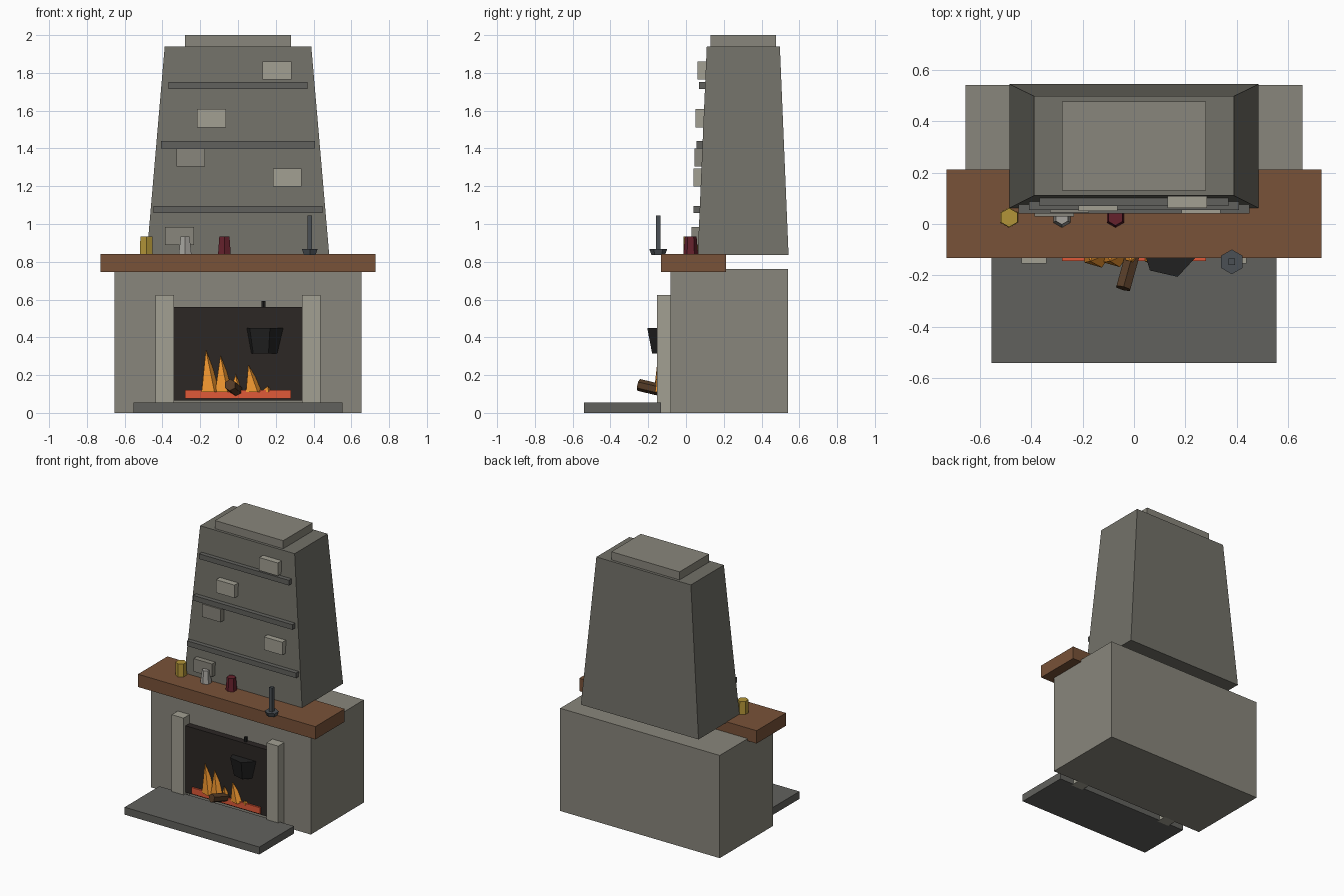
import bpy, bmesh, math
from mathutils import Vector, Matrix

if "Cube" in bpy.data.objects:
    bpy.data.objects.remove(bpy.data.objects["Cube"])


def mat(name, r, g, b):
    m = bpy.data.materials.new(name)
    m.diffuse_color = (r, g, b, 1)
    m.use_nodes = True
    m.node_tree.nodes["Principled BSDF"].inputs["Base Color"].default_value = m.diffuse_color
    return m


STONE = mat("stone", 0.25, 0.24, 0.2)
STACK = mat("stack_stone", 0.17, 0.165, 0.14)
LIGHT = mat("light_stone", 0.36, 0.35, 0.29)
DARK = mat("dark_stone", 0.12, 0.12, 0.11)
SOOT = mat("soot", 0.025, 0.02, 0.018)
WOOD = mat("wood", 0.19, 0.085, 0.04)
LOG = mat("log_wood", 0.09, 0.045, 0.02)
EMBER = mat("ember", 0.75, 0.1, 0.04)
FLAME = mat("flame", 0.9, 0.32, 0.03)
IRON = mat("black_iron", 0.015, 0.015, 0.015)
STEEL = mat("steel", 0.07, 0.08, 0.09)
GOLD = mat("gold", 0.45, 0.3, 0.04)
PALE = mat("pale_clay", 0.38, 0.37, 0.34)
RED = mat("red_clay", 0.13, 0.015, 0.025)


def finish(name, bm, m):
    bmesh.ops.recalc_face_normals(bm, faces=bm.faces)
    me = bpy.data.meshes.new(name)
    bm.to_mesh(me)
    bm.free()
    me.materials.append(m)
    ob = bpy.data.objects.new(name, me)
    bpy.context.collection.objects.link(ob)
    return ob


def box(name, x, y, z, m, top_x=None, top_y=None):
    """Box from ranges; optional different ranges at the top for a taper."""
    bm = bmesh.new()
    bmesh.ops.create_cube(bm, size=1)
    for v in bm.verts:
        up = v.co.z > 0
        rx = top_x if up and top_x else x
        ry = top_y if up and top_y else y
        v.co = (rx[v.co.x > 0], ry[v.co.y > 0], z[up])
    return finish(name, bm, m)


def prism(name, start, end, r1, r2, sides, m, turn=-90):
    """Flat-sided cone or cylinder between two points."""
    start, end = Vector(start), Vector(end)
    axis = end - start
    bm = bmesh.new()
    bmesh.ops.create_cone(bm, cap_ends=True, segments=sides, radius1=r1,
                          radius2=r2, depth=axis.length)
    # put one corner at the turn angle, then aim along the axis
    c = max(bm.verts, key=lambda v: v.co.xy.length).co
    spin = math.radians(turn) - math.atan2(c.y, c.x)
    aim = axis.to_track_quat('Z', 'Y').to_matrix().to_4x4() if axis.xy.length > 1e-5 else Matrix()
    bm.transform(Matrix.Translation((start + end) / 2) @ aim @ Matrix.Rotation(spin, 4, 'Z'))
    return finish(name, bm, m)


def flame(name, x, tip_x, tip_z, r):
    """Five-sided cone with a leaning tip."""
    bm = bmesh.new()
    ring = [bm.verts.new((x + r * math.cos(a), -0.113 + r * math.sin(a), 0.11))
            for a in (math.radians(-70 + 72 * i) for i in range(5))]
    tip = bm.verts.new((tip_x, -0.145, tip_z))
    bm.faces.new(ring)
    for i in range(5):
        bm.faces.new((ring[i], ring[(i + 1) % 5], tip))
    return finish(name, bm, FLAME)


# masonry base, hearth slab and mantel
box("base", (-0.655, 0.655), (-0.082, 0.54), (0, 0.762), STONE)
box("hearth", (-0.553, 0.553), (-0.54, -0.133), (0, 0.055), DARK)
box("mantel", (-0.728, 0.728), (-0.133, 0.212), (0.745, 0.84), WOOD)

# firebox and side pillars
box("firebox", (-0.345, 0.345), (-0.13, -0.07), (0.065, 0.56), SOOT)
for side, x in (("left", (-0.437, -0.34)), ("right", (0.34, 0.437))):
    box(side + "_pillar", x, (-0.153, -0.075), (0.0, 0.625), LIGHT)

# tapered chimney with cap
box("chimney", (-0.483, 0.483), (0.062, 0.543), (0.836, 1.94), STACK,
    (-0.388, 0.388), (0.11, 0.497))
box("chimney_cap", (-0.28, 0.28), (0.13, 0.476), (1.93, 2.0), STONE)

# courses across the chimney front
for i, (z, w, y) in enumerate(((1.077, 0.448, 0.041), (1.42, 0.407, 0.055), (1.733, 0.368, 0.07))):
    box(f"course_{i}", (-w, w), (y, y + 0.045), (z - 0.019, z + 0.019), DARK)

# raised stones
for i, (x, z, y, m) in enumerate(((-0.31, 0.937, 0.03, STONE), (0.26, 1.247, 0.04, LIGHT),
                                  (-0.25, 1.353, 0.045, STONE), (-0.14, 1.56, 0.051, LIGHT),
                                  (0.207, 1.813, 0.062, LIGHT))):
    box(f"raised_stone_{i}", (x - 0.076, x + 0.076), (y, y + 0.06), (z - 0.048, z + 0.048), m)

# fire: embers, flames and log
box("embers", (-0.28, 0.28), (-0.143, -0.09), (0.075, 0.122), EMBER)
for i, f in enumerate(((-0.145, -0.17, 0.335, 0.06), (-0.075, -0.093, 0.305, 0.058),
                       (-0.012, -0.012, 0.205, 0.04), (0.085, 0.055, 0.255, 0.054),
                       (0.15, 0.157, 0.142, 0.036))):
    flame(f"flame_{i}", *f)
prism("log", (-0.042, -0.25, 0.148), (0.005, -0.08, 0.108), 0.032, 0.032, 6, LOG)

# hanging pot
prism("pot", (0.137, -0.1, 0.315), (0.137, -0.1, 0.45), 0.083, 0.11, 6, IRON, -73)
prism("pot_hanger", (0.135, -0.1, 0.44), (0.135, -0.1, 0.592), 0.012, 0.012, 6, IRON)

# mantel ornaments
for name, x, r, m in (("gold_cup", -0.485, 0.037, GOLD), ("pale_cup", -0.28, 0.027, PALE),
                      ("red_cup", -0.072, 0.031, RED)):
    prism(name, (x, 0.025, 0.838), (x, 0.025, 0.935), 0.039, r, 6, m)
prism("candlestick_base", (0.38, -0.147, 0.837), (0.38, -0.147, 0.868), 0.036, 0.048, 6, STEEL)
prism("candlestick_stem", (0.38, -0.147, 0.86), (0.38, -0.147, 1.046), 0.018, 0.018, 4, STEEL, 45)
